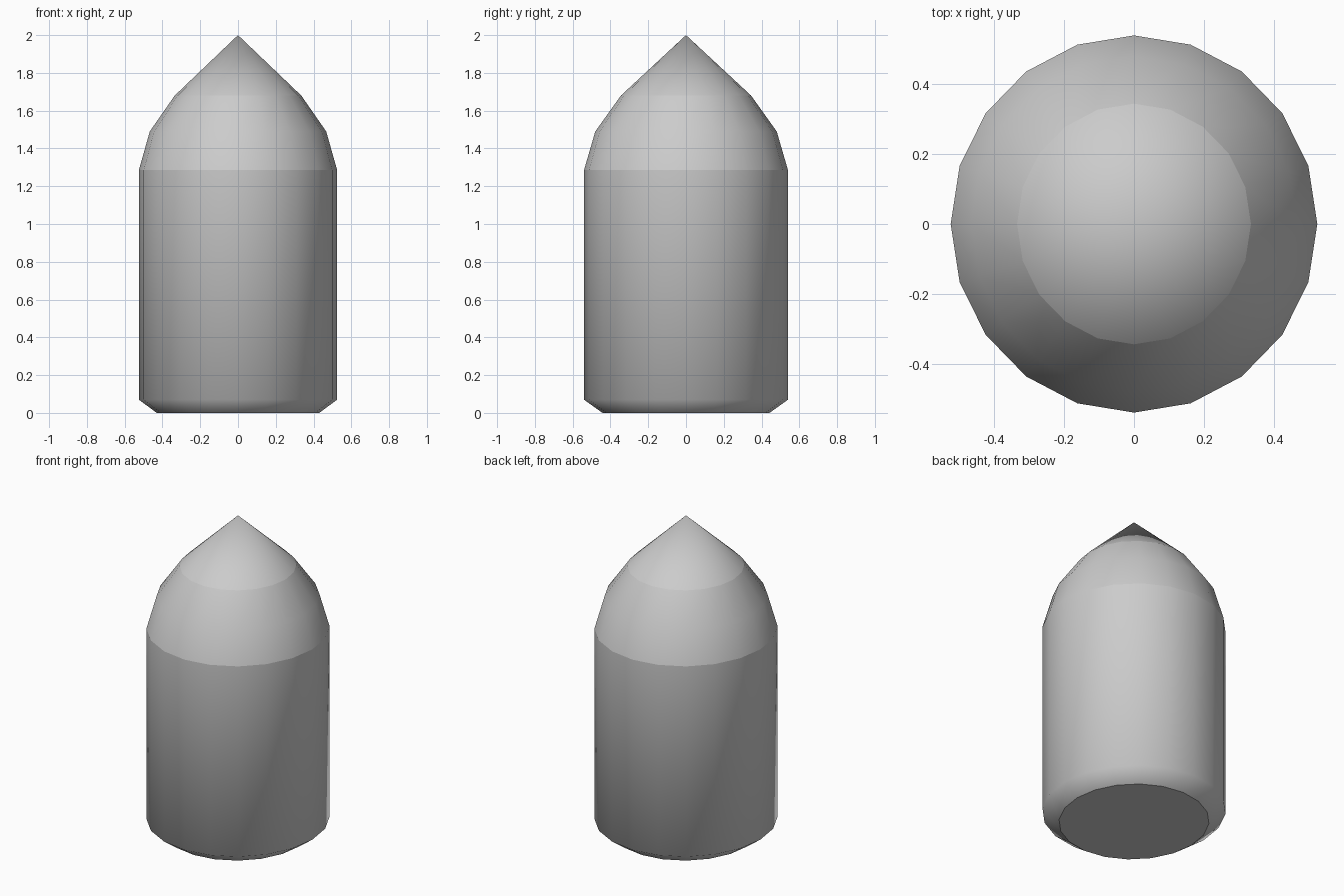
import bpy, bmesh
from math import cos, sin, pi

if "Cube" in bpy.data.objects:
    bpy.data.objects.remove(bpy.data.objects["Cube"])

SIDES = 20
Y_SCALE = 0.54 / 0.525
# (radius, height, sharp crease around this ring)
PROFILE = [
    (0.43, 0.0, True),     # base edge
    (0.525, 0.07, False),  # bottom bevel
    (0.525, 1.285, True),  # shoulder
    (0.467, 1.49, False),  # dome
    (0.335, 1.68, True),   # start of the tip
]
APEX = 2.0

bm = bmesh.new()

# Rings of the slightly oval body
rings = []
for r, z, _ in PROFILE:
    rings.append([bm.verts.new((r * cos(2 * pi * i / SIDES),
                                r * Y_SCALE * sin(2 * pi * i / SIDES), z))
                  for i in range(SIDES)])

# Walls
for low, high in zip(rings, rings[1:]):
    for i in range(SIDES):
        j = (i + 1) % SIDES
        bm.faces.new((low[i], low[j], high[j], high[i]))

# Pointed tip and flat base
tip = bm.verts.new((0, 0, APEX))
for i in range(SIDES):
    bm.faces.new((rings[-1][i], rings[-1][(i + 1) % SIDES], tip))
bm.faces.new(rings[0][::-1])

# Smooth shading with creases at the sharp rings
for f in bm.faces:
    f.smooth = True
for ring, (_, _, sharp) in zip(rings, PROFILE):
    if sharp:
        for i in range(SIDES):
            bm.edges.get((ring[i], ring[(i + 1) % SIDES])).smooth = False

mesh = bpy.data.meshes.new("pointed_capsule")
bm.to_mesh(mesh)
bm.free()
bpy.context.collection.objects.link(bpy.data.objects.new("pointed_capsule", mesh))
